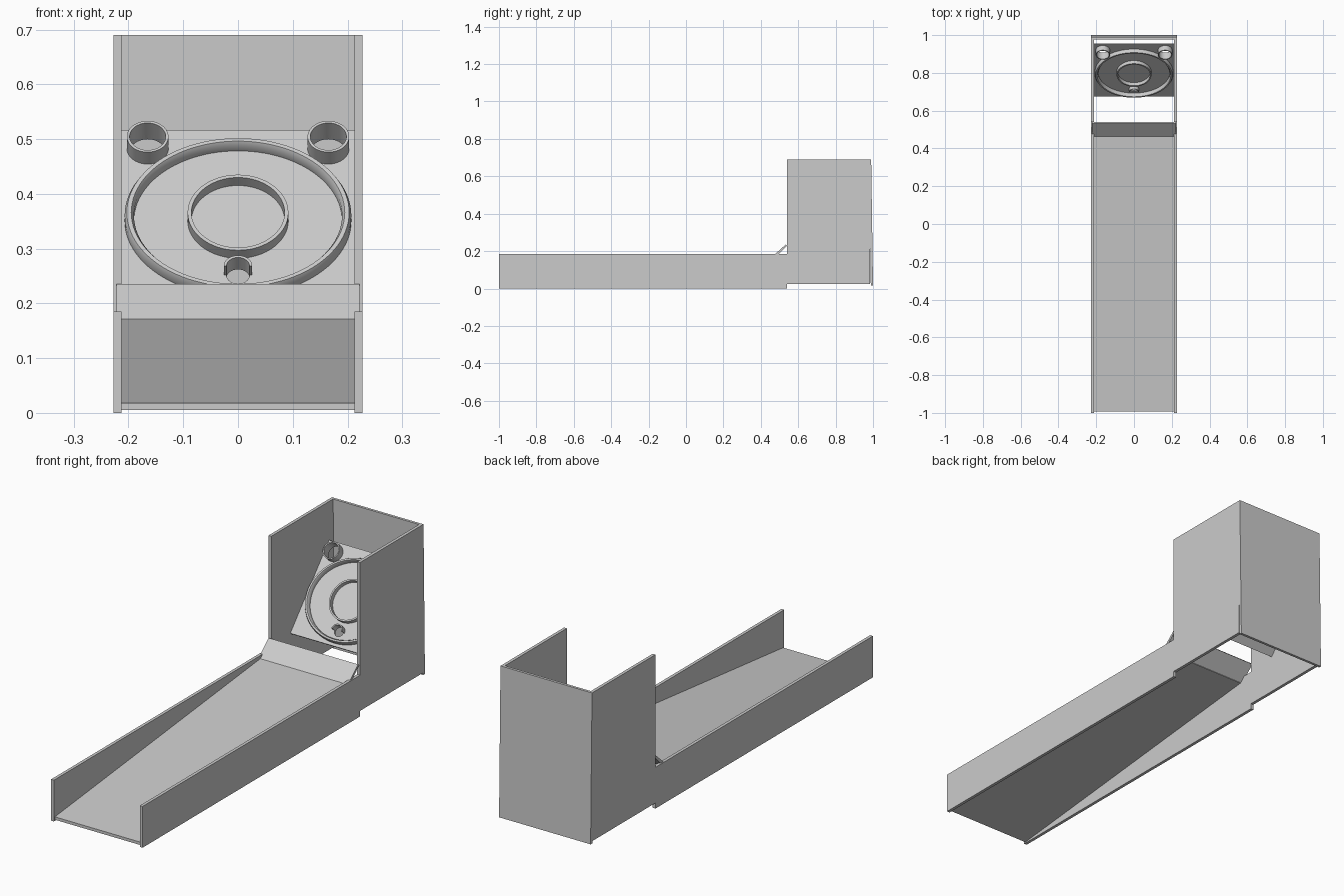
import bpy, bmesh
from math import sin, cos, pi, radians
from mathutils import Matrix

if "Cube" in bpy.data.objects:
    bpy.data.objects.remove(bpy.data.objects["Cube"])

TILT = radians(48.7)
BOARD = Matrix.Translation((0, 0.8125, 0.3605)) @ Matrix.Rotation(TILT, 4, 'X')


def finish(name, bm, matrix=None, smooth=False):
    bmesh.ops.recalc_face_normals(bm, faces=bm.faces)
    me = bpy.data.meshes.new(name)
    bm.to_mesh(me)
    bm.free()
    ob = bpy.data.objects.new(name, me)
    bpy.context.collection.objects.link(ob)
    if matrix:
        ob.matrix_world = matrix
    bpy.ops.object.select_all(action='DESELECT')
    bpy.context.view_layer.objects.active = ob
    ob.select_set(True)
    if smooth:
        bpy.ops.object.shade_smooth_by_angle(angle=radians(35))
    return ob


def slab(name, profile, x0, x1):
    """Extrude a (y, z) outline along x."""
    bm = bmesh.new()
    f = bm.faces.new([bm.verts.new((x0, y, z)) for y, z in profile])
    r = bmesh.ops.extrude_face_region(bm, geom=[f])
    vs = [e for e in r['geom'] if isinstance(e, bmesh.types.BMVert)]
    bmesh.ops.translate(bm, verts=vs, vec=(x1 - x0, 0, 0))
    return finish(name, bm)


def ring(name, profile, u, v, squash=1.0, arc=2 * pi, n=64):
    """Sweep a closed (radius, height) section around the board normal."""
    bm = bmesh.new()
    full = arc > 6.28
    loops = []
    for i in range(n if full else n + 1):
        a = arc * i / n
        loops.append([bm.verts.new((r * cos(a), r * sin(a) * squash, h)) for r, h in profile])
    k = len(profile)
    for i in range(n):
        p, q = loops[i], loops[(i + 1) % len(loops)]
        for j in range(k):
            bm.faces.new((p[j], q[j], q[(j + 1) % k], p[(j + 1) % k]))
    if not full:
        bm.faces.new(loops[0])
        bm.faces.new(loops[-1])
    return finish(name, bm, BOARD @ Matrix.Translation((u, v, 0)), True)


# side walls: low lane rail stepping up to the tall target box
side = [(-1, 0), (0.54, 0), (0.54, 0.025), (0.985, 0.025),
        (0.985, 0.69), (0.54, 0.69), (0.54, 0.185), (-1, 0.185)]
for label, s in (("left", -1), ("right", 1)):
    slab(label + "_side_wall", side, s * 0.213, s * 0.227)

# back panel, leaning very slightly
slab("back_panel", [(0.988, 0.015), (1.0, 0.015), (0.99, 0.69), (0.978, 0.69)], -0.227, 0.227)

# inclined lane and launch lip
slab("lane", [(-0.993, 0.005), (0.47, 0.160), (0.47, 0.172), (-0.993, 0.018)], -0.213, 0.213)
slab("launch_lip", [(0.462, 0.171), (0.472, 0.161), (0.54, 0.228), (0.533, 0.235)], -0.222, 0.222)

# tilted target board
bm = bmesh.new()
bmesh.ops.create_cube(bm, size=1, matrix=Matrix.Translation((0, 0, -0.004))
                      @ Matrix.Diagonal((0.426, 0.417, 0.008, 1)))
board = finish("target_board", bm, BOARD)

# ball holes through the board
for u, v, r in ((-0.165, 0.163, 0.033), (0.165, 0.163, 0.033), (0, -0.145, 0.021)):
    bm = bmesh.new()
    bmesh.ops.create_cone(bm, cap_ends=True, segments=40, radius1=r, radius2=r, depth=0.06)
    cutter = finish("hole_cutter", bm, BOARD @ Matrix.Translation((u, v, 0)))
    cutter.hide_render = True
    bpy.context.view_layer.objects.active = board
    mod = board.modifiers.new("hole", 'BOOLEAN')
    mod.operation, mod.solver, mod.object = 'DIFFERENCE', 'EXACT', cutter
    bpy.ops.object.modifier_apply(modifier=mod.name)
    bpy.data.objects.remove(cutter)

# scoring rings, corner cups and low hood
ring("outer_ring", [(0.207, 0), (0.207, 0.014), (0.203, 0.022), (0.195, 0.022), (0.190, 0.014), (0.190, 0)],
     0, -0.012, squash=0.89, n=96)
ring("inner_ring", [(0.092, 0), (0.092, 0.022), (0.085, 0.022), (0.085, 0)], 0, -0.012)
for label, s in (("left", -1), ("right", 1)):
    ring(label + "_corner_cup", [(0.038, -0.012), (0.038, 0.033), (0.033, 0.033), (0.033, -0.012)],
         s * 0.165, 0.163, n=40)
ring("low_hood", [(0.026, -0.008), (0.026, 0.025), (0.021, 0.025), (0.021, -0.008)],
     0, -0.145, arc=pi, n=24)
